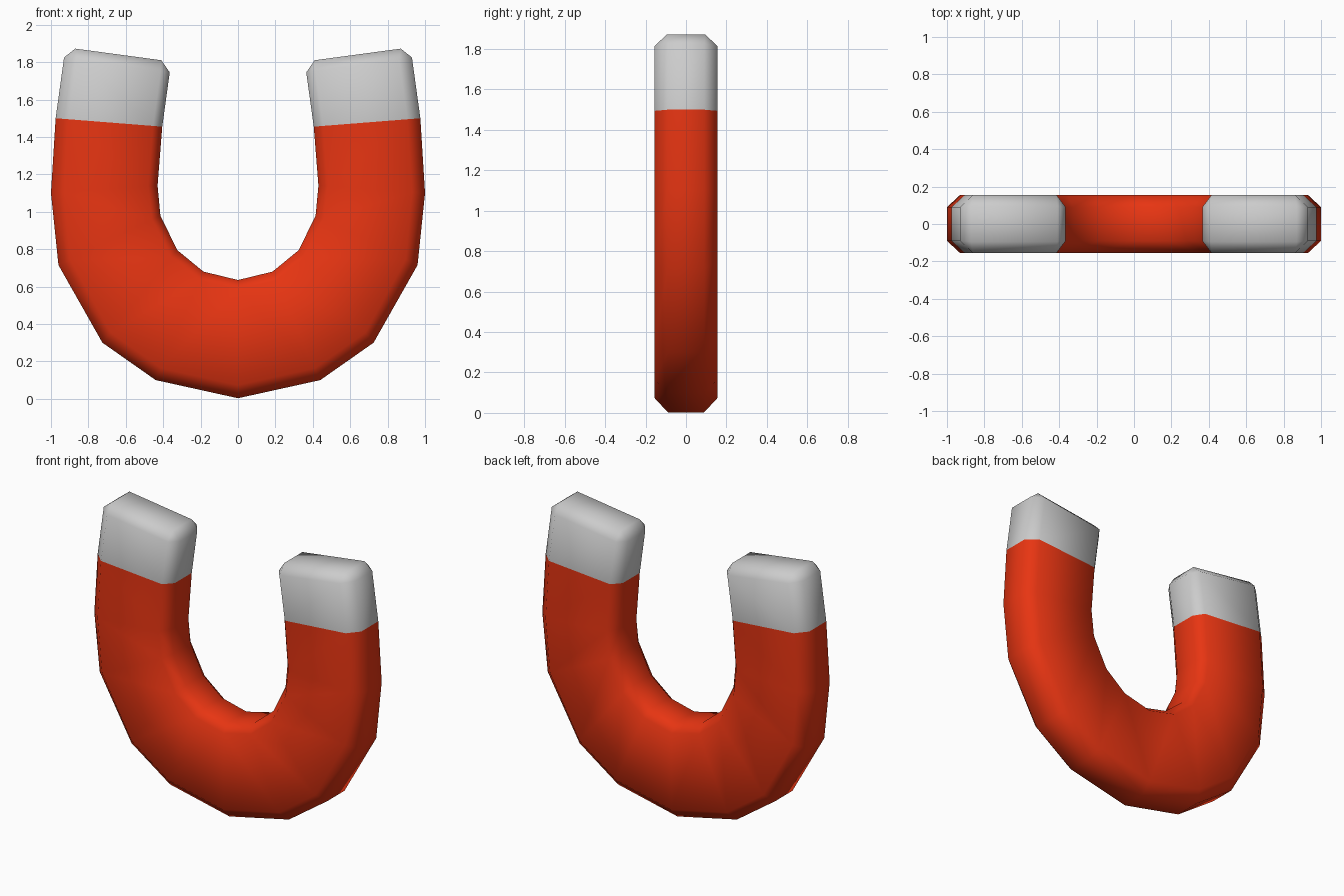
import bpy
import bmesh
from mathutils import Vector

if "Cube" in bpy.data.objects:
    bpy.data.objects.remove(bpy.data.objects["Cube"])

HALF, FLAT = 0.155, 0.09   # half depth, half width of flat rim

# stations along the right half: inner (x, z), outer (x, z)
BODY = [((0, 0.635), (0, 0.003)), ((0.185, 0.68), (0.44, 0.10)),
        ((0.325, 0.795), (0.725, 0.30)), ((0.415, 0.98), (0.96, 0.715)),
        ((0.43, 1.14), (1.0, 1.10)), ((0.405, 1.455), (0.975, 1.50))]
TIP = [BODY[-1], ((0.365, 1.745), (0.93, 1.825))]
CAP = ((0.41, 1.81), (0.87, 1.872))


def section(inner, outer):
    """Chamfered rectangle between an inner and an outer rim point."""
    i, o = Vector(inner), Vector(outer)
    d = (o - i).normalized()
    a, b = i + d * 0.05, o - d * 0.07
    return [(p.x, y, p.y) for p, y in (
        (i, -FLAT), (a, -HALF), (b, -HALF), (o, -FLAT),
        (o, FLAT), (b, HALF), (a, HALF), (i, FLAT))]


def build(name, stations, cap=None, color=None):
    bm = bmesh.new()
    rings = [[bm.verts.new(p) for p in section(*s)] for s in stations]
    for r, s in zip(rings, rings[1:]):
        for k in range(8):
            n = (k + 1) % 8
            bm.faces.new((r[k], r[n], s[n], s[k]))
    if cap:
        # end face with triangular corner chamfers
        (ix, iz), (ox, oz) = cap
        c = [bm.verts.new(p) for p in ((ix, -0.095, iz), (ox, -0.095, oz),
                                       (ox, 0.095, oz), (ix, 0.095, iz))]
        r = rings[-1]
        for k in range(4):
            n = (k + 1) % 4
            bm.faces.new((r[2 * k], r[2 * k + 1], c[k]))
            bm.faces.new((r[2 * k + 1], r[2 * n], c[n], c[k]))
        bm.faces.new(c)
    # consistent outward winding: the front side must face -y
    bmesh.ops.recalc_face_normals(bm, faces=bm.faces)
    bm.normal_update()
    front = min(bm.faces, key=lambda f: f.calc_center_median().y)
    if front.normal.y > 0:
        bmesh.ops.reverse_faces(bm, faces=bm.faces)
    for f in bm.faces:
        f.smooth = True
    mesh = bpy.data.meshes.new(name)
    bm.to_mesh(mesh)
    bm.free()
    obj = bpy.data.objects.new(name, mesh)
    bpy.context.collection.objects.link(obj)
    mod = obj.modifiers.new("Mirror", 'MIRROR')
    mod.use_axis[0] = True
    mod.use_clip = True
    if color:
        mat = bpy.data.materials.new(name + "_paint")
        mat.diffuse_color = color
        mat.use_nodes = True
        mat.node_tree.nodes["Principled BSDF"].inputs["Base Color"].default_value = mat.diffuse_color
        mesh.materials.append(mat)
    return obj


# red horseshoe body and bare metal pole tips
build("magnet_body", BODY, color=(0.8, 0.035, 0.006, 1))
build("pole_tips", TIP, cap=CAP)
